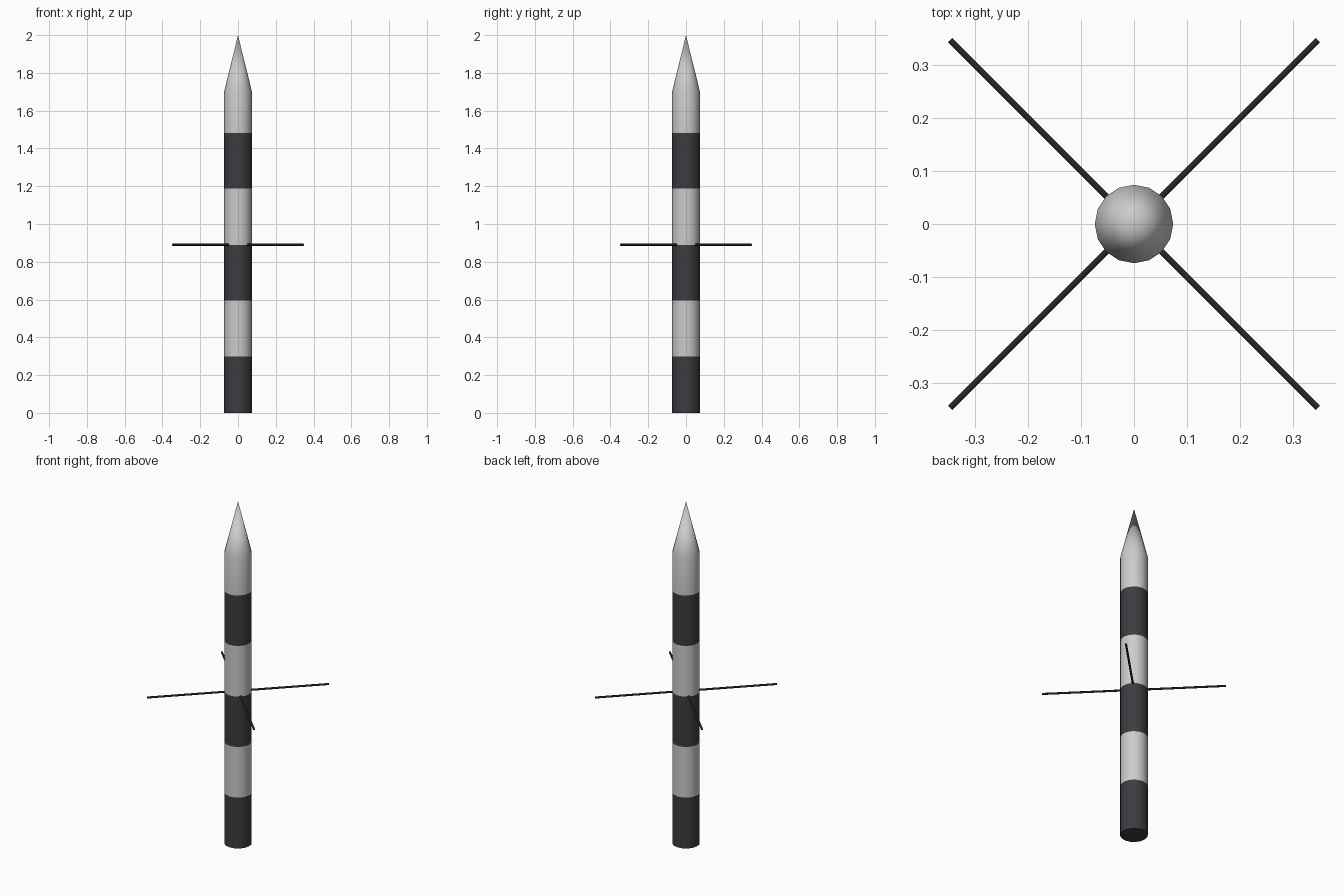
import bpy, bmesh, math
from mathutils import Vector

if "Cube" in bpy.data.objects:
    bpy.data.objects.remove(bpy.data.objects["Cube"])

SIDES = 16
RADIUS = 0.074


def material(name, color):
    m = bpy.data.materials.new(name)
    m.diffuse_color = color
    m.use_nodes = True
    m.node_tree.nodes["Principled BSDF"].inputs["Base Color"].default_value = m.diffuse_color
    return m


light = material("light_paint", (0.7, 0.7, 0.7, 1))
dark = material("dark_paint", (0.045, 0.045, 0.052, 1))
black = material("black_metal", (0.02, 0.02, 0.02, 1))


def finish(obj, angle):
    bpy.ops.object.select_all(action='DESELECT')
    obj.select_set(True)
    bpy.context.view_layer.objects.active = obj
    bpy.ops.object.shade_smooth_by_angle(angle=math.radians(angle))


def make_object(name, bm, mats):
    bmesh.ops.recalc_face_normals(bm, faces=bm.faces)
    mesh = bpy.data.meshes.new(name)
    bm.to_mesh(mesh)
    bm.free()
    for m in mats:
        mesh.materials.append(m)
    obj = bpy.data.objects.new(name, mesh)
    bpy.context.collection.objects.link(obj)
    return obj


# Striped body with pointed nose, alternating dark and light bands
bm = bmesh.new()
rings = []
for z in (0, 0.298, 0.595, 0.89, 1.187, 1.482, 1.70):
    rings.append([bm.verts.new((RADIUS * math.cos(math.tau * i / SIDES),
                                RADIUS * math.sin(math.tau * i / SIDES), z))
                  for i in range(SIDES)])
bm.faces.new(rings[0])
for band, (low, high) in enumerate(zip(rings, rings[1:])):
    for i in range(SIDES):
        j = (i + 1) % SIDES
        f = bm.faces.new((low[i], low[j], high[j], high[i]))
        f.material_index = band % 2
tip = bm.verts.new((0, 0, 2))
for i in range(SIDES):
    f = bm.faces.new((rings[-1][i], rings[-1][(i + 1) % SIDES], tip))
    f.material_index = 1
finish(make_object("striped_body", bm, [dark, light]), 40)

# Four thin diagonal rods around the middle
start, end = 0.06, 0.49
for k in range(4):
    a = math.radians(45 + 90 * k)
    direction = Vector((math.cos(a), math.sin(a), 0))
    bpy.ops.mesh.primitive_cylinder_add(
        vertices=8, radius=0.0058, depth=end - start,
        location=direction * (start + end) / 2 + Vector((0, 0, 0.89)),
        rotation=(0, math.pi / 2, a))
    rod = bpy.context.object
    rod.name = f"side_rod_{k + 1}"
    rod.data.materials.append(black)
    finish(rod, 50)
